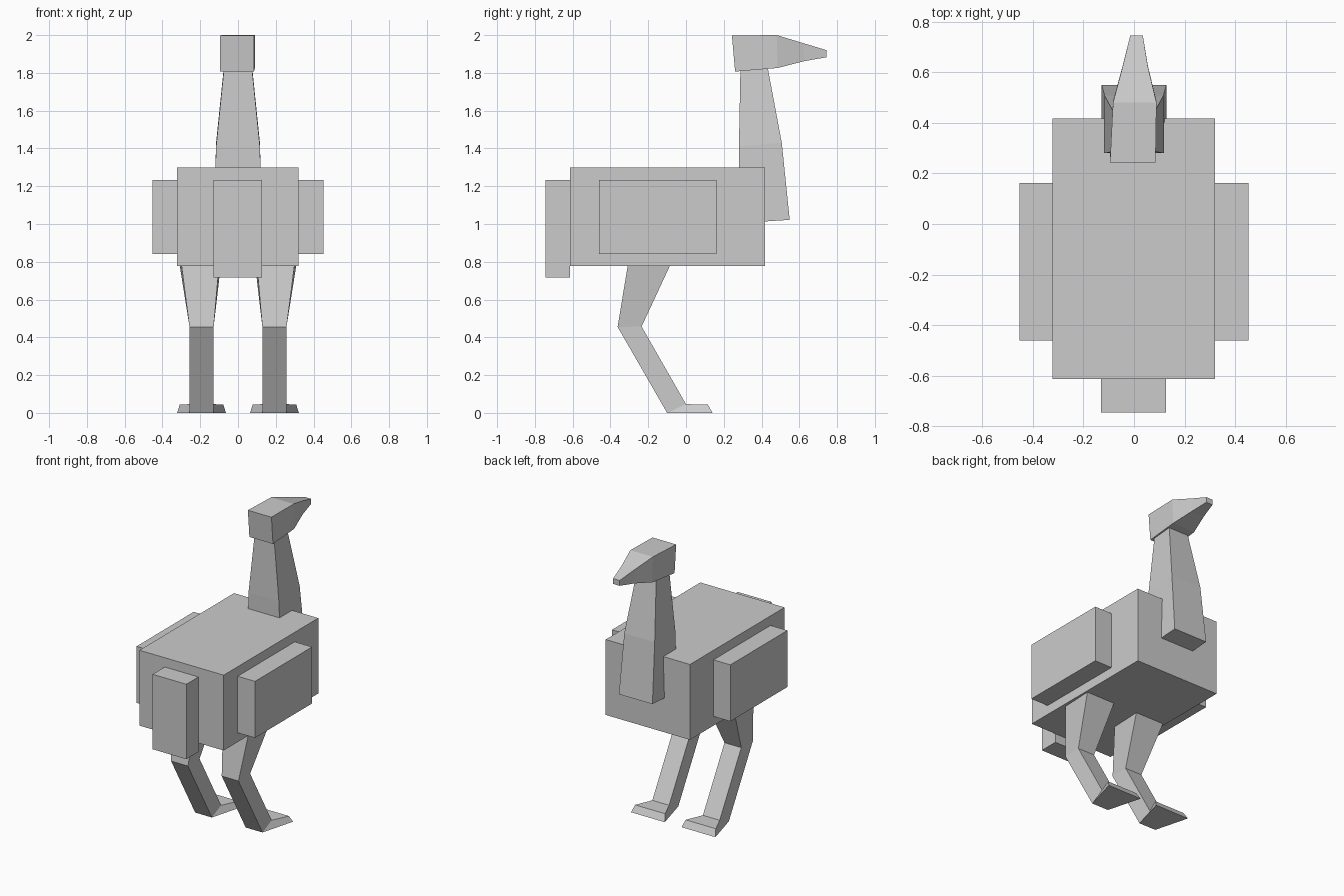
import bpy
import bmesh

if "Cube" in bpy.data.objects:
    bpy.data.objects.remove(bpy.data.objects["Cube"], do_unlink=True)

grey = bpy.data.materials.new("plain grey")
grey.use_nodes = True
GREY = (0.6, 0.6, 0.6, 1)
grey.diffuse_color = GREY
grey.node_tree.nodes["Principled BSDF"].inputs["Base Color"].default_value = GREY


def loft(name, sections, side=1):
    """Join four-sided sections, each two edges given as (centre x, half width, y, z)."""
    bm = bmesh.new()
    rings = []
    for low, high in sections:
        ring = []
        for (cx, w, y, z), signs in ((low, (-1, 1)), (high, (1, -1))):
            ring += [bm.verts.new((side * (cx + s * w), y, z)) for s in signs]
        rings.append(ring)
    for a, b in zip(rings, rings[1:]):
        for i in range(4):
            j = (i + 1) % 4
            bm.faces.new((a[i], a[j], b[j], b[i]))
    bm.faces.new(rings[0])
    bm.faces.new(rings[-1])
    bmesh.ops.recalc_face_normals(bm, faces=bm.faces)
    mesh = bpy.data.meshes.new(name)
    bm.to_mesh(mesh)
    bm.free()
    mesh.materials.append(grey)
    obj = bpy.data.objects.new(name, mesh)
    bpy.context.collection.objects.link(obj)
    return obj


def box(name, x, y, z, side=1):
    """Box between the given pairs of limits."""
    cx, w = (x[0] + x[1]) / 2, (x[1] - x[0]) / 2
    return loft(name, [((cx, w, v, z[0]), (cx, w, v, z[1])) for v in y], side)


# Body and tail
box("body", (-0.323, 0.32), (-0.613, 0.418), (0.778, 1.298))
box("tail", (-0.13, 0.127), (-0.745, -0.613), (0.717, 1.234))

# Neck, rising out of the chest
loft("neck", [
    ((0, 0.128, 0.285, 1.005), (0, 0.128, 0.549, 1.022)),
    ((0, 0.116, 0.28, 1.41), (0, 0.116, 0.507, 1.43)),
    ((0, 0.075, 0.288, 1.815), (0, 0.075, 0.432, 1.83)),
])

# Head tapering to the beak, turned very slightly
loft("head", [
    ((-0.005, 0.09, 0.26, 1.807), (-0.005, 0.09, 0.243, 1.998)),
    ((0.003, 0.086, 0.485, 1.826), (0.003, 0.086, 0.48, 2.0)),
    ((0.005, 0.05, 0.625, 1.862), (0.005, 0.05, 0.622, 1.957)),
    ((0.01, 0.025, 0.745, 1.883), (0.01, 0.025, 0.745, 1.92)),
])

# Wings and legs on both sides
for label, side in (("left", 1), ("right", -1)):
    box(label + "_wing", (0.32, 0.452), (-0.46, 0.162), (0.842, 1.232), side)
    loft(label + "_leg", [
        ((0.2, 0.1, -0.307, 0.79), (0.2, 0.11, -0.08, 0.79)),
        ((0.193, 0.064, -0.362, 0.455), (0.193, 0.064, -0.235, 0.457)),
        ((0.193, 0.064, -0.1, 0), (0.193, 0.064, 0, 0.046)),
        ((0.193, 0.129, 0.14, 0), (0.193, 0.115, 0.115, 0.045)),
    ], side)
